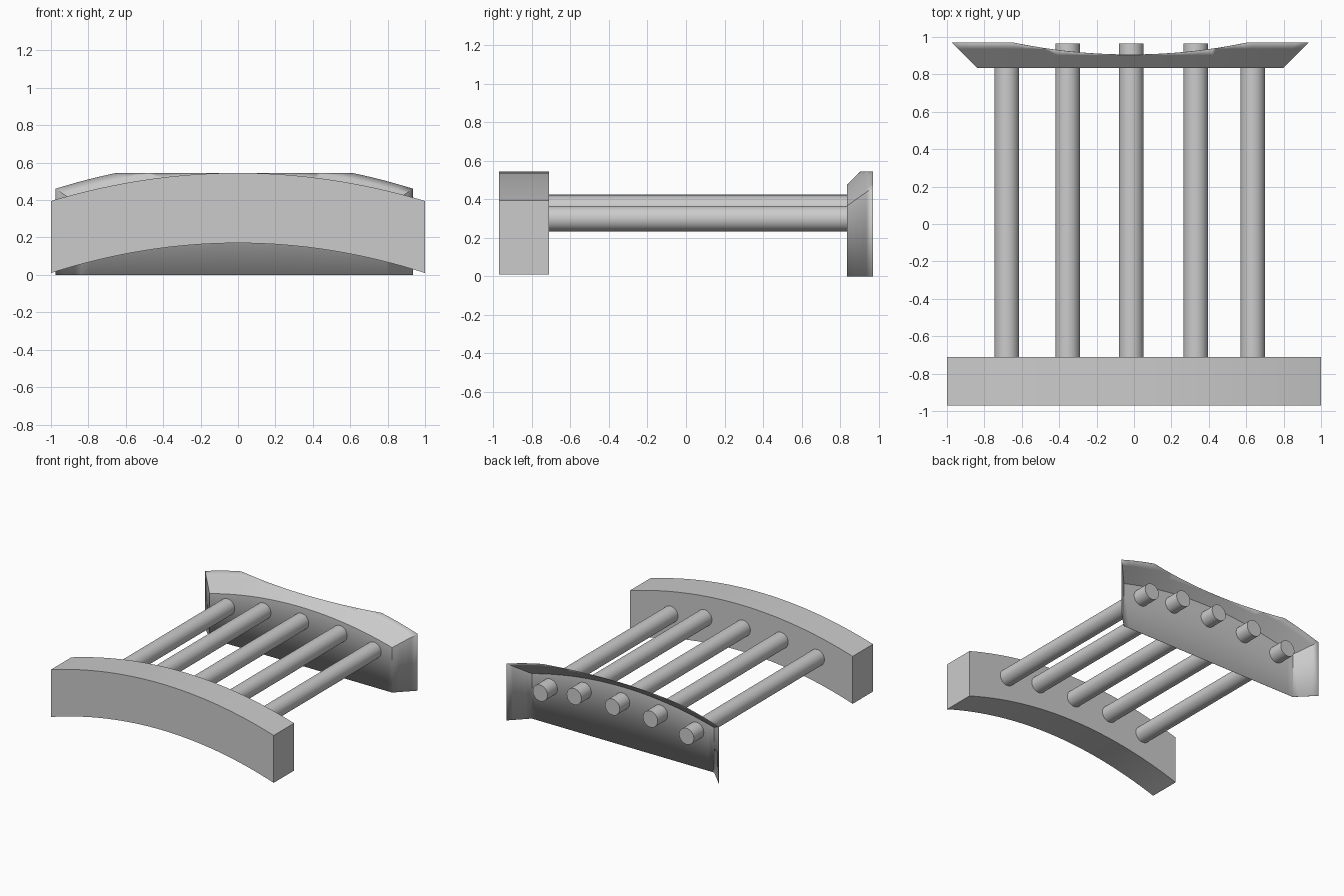
import bpy, bmesh, math

if "Cube" in bpy.data.objects:
    bpy.data.objects.remove(bpy.data.objects["Cube"])

grey = bpy.data.materials.new("plain grey")
grey.diffuse_color = (0.6, 0.6, 0.6, 1)
grey.use_nodes = True
grey.node_tree.nodes["Principled BSDF"].inputs["Base Color"].default_value = grey.diffuse_color


def finish(bm, name):
    mesh = bpy.data.meshes.new(name)
    bm.to_mesh(mesh)
    bm.free()
    mesh.materials.append(grey)
    obj = bpy.data.objects.new(name, mesh)
    bpy.context.collection.objects.link(obj)
    bpy.ops.object.select_all(action='DESELECT')
    obj.select_set(True)
    bpy.context.view_layer.objects.active = obj
    bpy.ops.object.shade_smooth_by_angle(angle=math.radians(30))
    return obj


def strip(bm, lower, upper):
    """Join two rows of points with quads."""
    a = [bm.verts.new(p) for p in lower]
    b = [bm.verts.new(p) for p in upper]
    for i in range(len(a) - 1):
        bm.faces.new((a[i], a[i + 1], b[i + 1], b[i]))


# Front beam: arched bar of constant depth
N = 32
steps = [-1 + 2 * i / N for i in range(N + 1)]
Y0, Y1 = -0.97, -0.71
bm = bmesh.new()
top = [(s, 0.545 - 0.15 * s * s) for s in steps]
bottom = [(s, 0.17 - 0.16 * s * s) for s in steps]
at = lambda row, y: [(x, y, z) for x, z in row]
strip(bm, at(bottom, Y0), at(top, Y0))
strip(bm, at(top, Y0), at(top, Y1))
strip(bm, at(top, Y1), at(bottom, Y1))
strip(bm, at(bottom, Y1), at(bottom, Y0))
for i in (0, N):
    ends = [(*bottom[i], Y0), (*bottom[i], Y1), (*top[i], Y1), (*top[i], Y0)]
    bm.faces.new([bm.verts.new((x, y, z)) for x, z, y in ends])
bmesh.ops.remove_doubles(bm, verts=bm.verts, dist=1e-5)
bmesh.ops.recalc_face_normals(bm, faces=bm.faces)
finish(bm, "front_beam")

# Back panel: thin arched sheet with flared top and side flanges
CX, HALF, YP, FLARE, ROWS = -0.02, 0.82, 0.835, 0.135, 4


def edge_point(s, d):
    x = s * (HALF + d)
    return (CX + x, YP + d, 0.475 - 0.11 * (x / HALF) ** 2 + d)


bm = bmesh.new()
flares = [FLARE * r / ROWS for r in range(ROWS + 1)]
rows = [[edge_point(s, d) for s in steps] for d in flares]
floor = lambda pts: [(x, y, 0) for x, y, z in pts]
strip(bm, floor(rows[0]), rows[0])
for lower, upper in zip(rows, rows[1:]):
    strip(bm, lower, upper)
left = [r[0] for r in reversed(rows)]
right = [r[-1] for r in rows]
for side in (left, right):
    strip(bm, floor(side), side)
bmesh.ops.remove_doubles(bm, verts=bm.verts, dist=1e-5)
# Level the top of the flange
bmesh.ops.bisect_plane(bm, geom=bm.verts[:] + bm.edges[:] + bm.faces[:],
                       plane_co=(0, 0, 0.545), plane_no=(0, 0, 1), clear_outer=True)
panel = finish(bm, "back_panel")
thick = panel.modifiers.new("thickness", 'SOLIDIFY')
thick.thickness = 0.002
thick.offset = -1

# Rungs: round bars from the beam through the panel
R0, R1 = -0.75, 0.965
for n, (x, z) in enumerate([(-0.68, 0.30), (-0.355, 0.353), (-0.015, 0.36),
                            (0.33, 0.353), (0.635, 0.30)], 1):
    bm = bmesh.new()
    bmesh.ops.create_cone(bm, cap_ends=True, segments=32, radius1=0.066,
                          radius2=0.066, depth=R1 - R0)
    rung = finish(bm, f"rung_{n}")
    rung.rotation_euler.x = math.pi / 2
    rung.location = (x, (R0 + R1) / 2, z)
